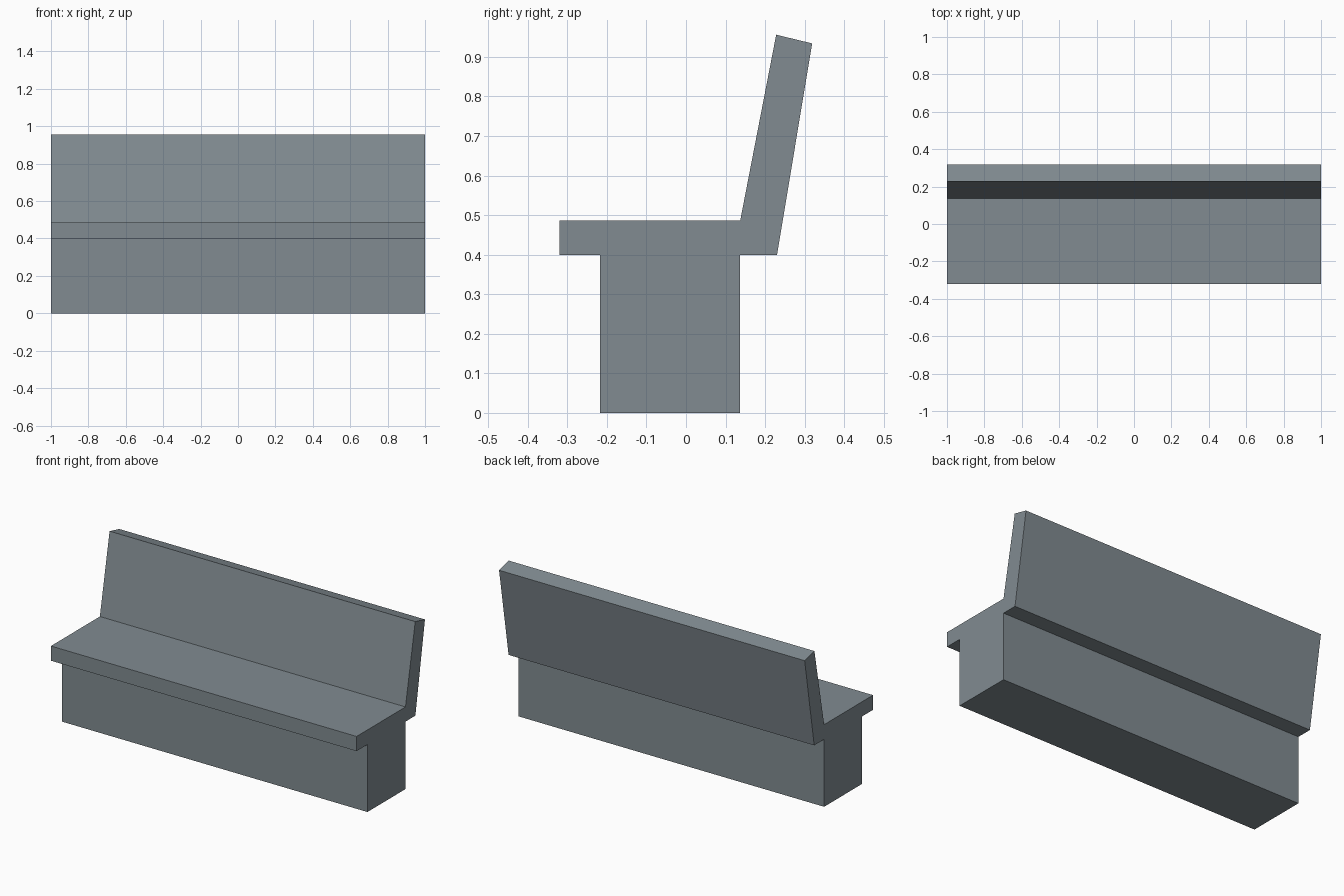
import bpy, bmesh

if "Cube" in bpy.data.objects:
    bpy.data.objects.remove(bpy.data.objects["Cube"])

HALF_LENGTH = 1.0

# Bench cross-section (y, z): pedestal, overhanging seat and leaning backrest
PROFILE = [
    (-0.218, 0.0), (0.137, 0.0), (0.137, 0.399),      # pedestal
    (0.230, 0.399), (0.319, 0.934), (0.228, 0.956),   # backrest
    (0.137, 0.486), (-0.320, 0.486),                  # seat top
    (-0.320, 0.399), (-0.218, 0.399),                 # seat overhang
]

# Single grey material
grey = bpy.data.materials.new("blue_grey_stone")
grey.diffuse_color = (0.22, 0.26, 0.285, 1.0)
grey.use_nodes = True
grey.node_tree.nodes["Principled BSDF"].inputs["Base Color"].default_value = grey.diffuse_color

# Extrude the cross-section along the length
bm = bmesh.new()
end = bm.faces.new([bm.verts.new((-HALF_LENGTH, y, z)) for y, z in PROFILE])
result = bmesh.ops.extrude_face_region(bm, geom=[end], use_keep_orig=True)
moved = [v for v in result["geom"] if isinstance(v, bmesh.types.BMVert)]
bmesh.ops.translate(bm, verts=moved, vec=(2 * HALF_LENGTH, 0, 0))
bmesh.ops.recalc_face_normals(bm, faces=bm.faces)

mesh = bpy.data.meshes.new("bench")
bm.to_mesh(mesh)
bm.free()
mesh.materials.append(grey)
bench = bpy.data.objects.new("bench", mesh)
bpy.context.collection.objects.link(bench)
